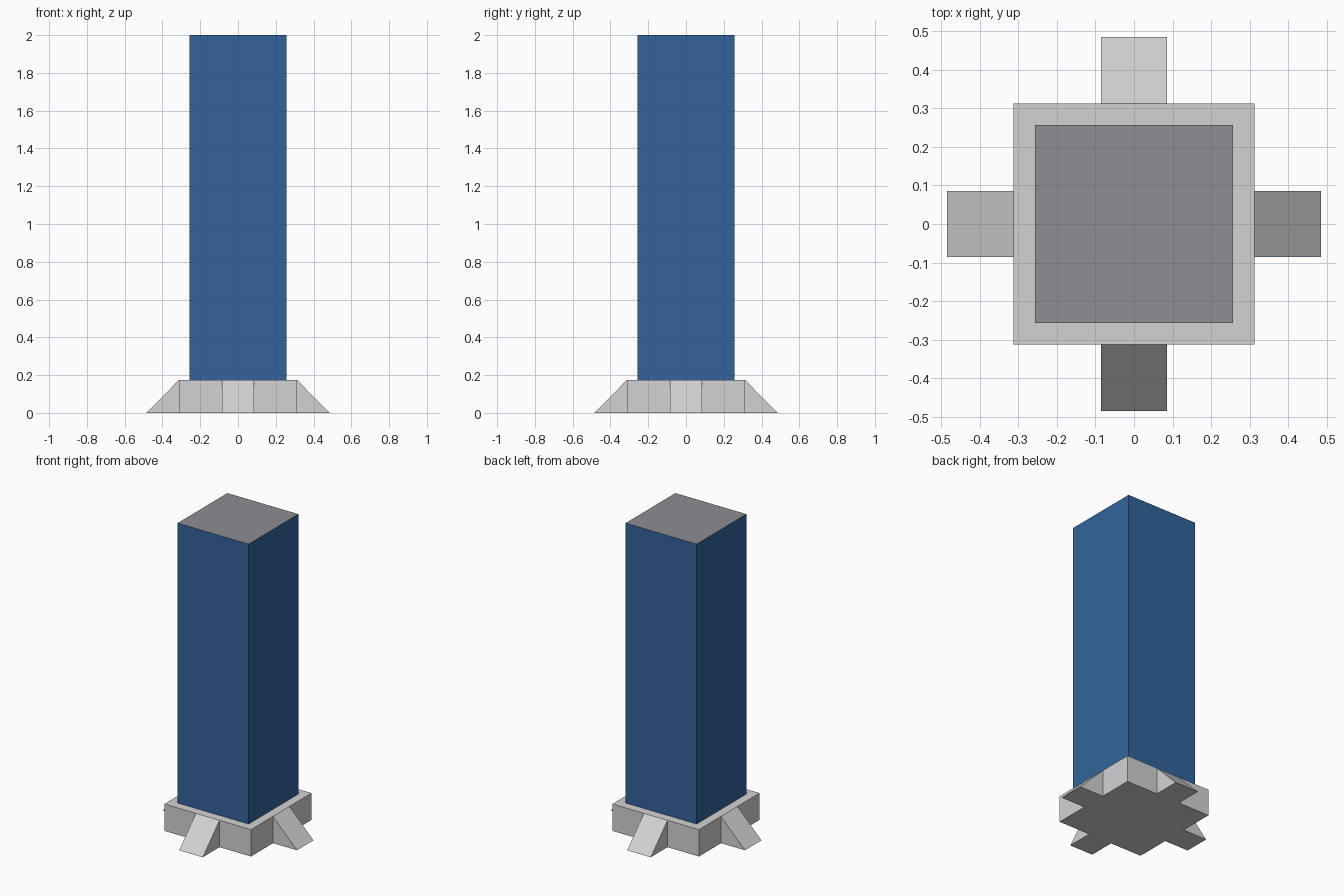
import bpy, bmesh
from math import pi
from mathutils import Matrix

if "Cube" in bpy.data.objects:
    bpy.data.objects.remove(bpy.data.objects["Cube"])

BASE, BASE_H = 0.312, 0.175
COL, TOP = 0.256, 2.0
FOOT, FOOT_W = 0.485, 0.085


def material(name, rgb):
    m = bpy.data.materials.new(name)
    m.diffuse_color = (*rgb, 1)
    m.use_nodes = True
    m.node_tree.nodes["Principled BSDF"].inputs["Base Color"].default_value = m.diffuse_color
    return m


blue = material("blue", (0.033, 0.127, 0.33))
cap_grey = material("cap grey", (0.27, 0.265, 0.29))
light_grey = material("light grey", (0.65, 0.65, 0.65))


def make(name, verts, faces, mats):
    me = bpy.data.meshes.new(name)
    me.from_pydata(verts, [], faces)
    bm = bmesh.new()
    bm.from_mesh(me)
    bmesh.ops.recalc_face_normals(bm, faces=bm.faces)
    bm.to_mesh(me)
    bm.free()
    for m in mats:
        me.materials.append(m)
    ob = bpy.data.objects.new(name, me)
    bpy.context.collection.objects.link(ob)
    return ob


def box(name, r, z0, z1, mats):
    verts = [(x, y, z) for z in (z0, z1)
             for x, y in ((-r, -r), (r, -r), (r, r), (-r, r))]
    faces = [(3, 2, 1, 0), (4, 5, 6, 7)]
    faces += [(i, (i + 1) % 4, (i + 1) % 4 + 4, i + 4) for i in range(4)]
    return make(name, verts, faces, mats)


# square plinth and tall column with a grey top face
box("plinth", BASE, 0, BASE_H, [light_grey])
column = box("column", COL, BASE_H, TOP, [blue, cap_grey])
for p in column.data.polygons:
    if p.normal.z > 0.5:
        p.material_index = 1

# four sloped wedge feet, one per side
profile = [(BASE, 0), (FOOT, 0), (BASE, BASE_H)]
wedge = [(x, y, z) for y in (-FOOT_W, FOOT_W) for x, z in profile]
wedge_faces = [(0, 1, 2), (3, 4, 5), (0, 1, 4, 3), (1, 2, 5, 4), (2, 0, 3, 5)]
for i, side in enumerate(("right", "back", "left", "front")):
    foot = make(side + "_foot", wedge, wedge_faces, [light_grey])
    foot.data.transform(Matrix.Rotation(i * pi / 2, 4, 'Z'))
